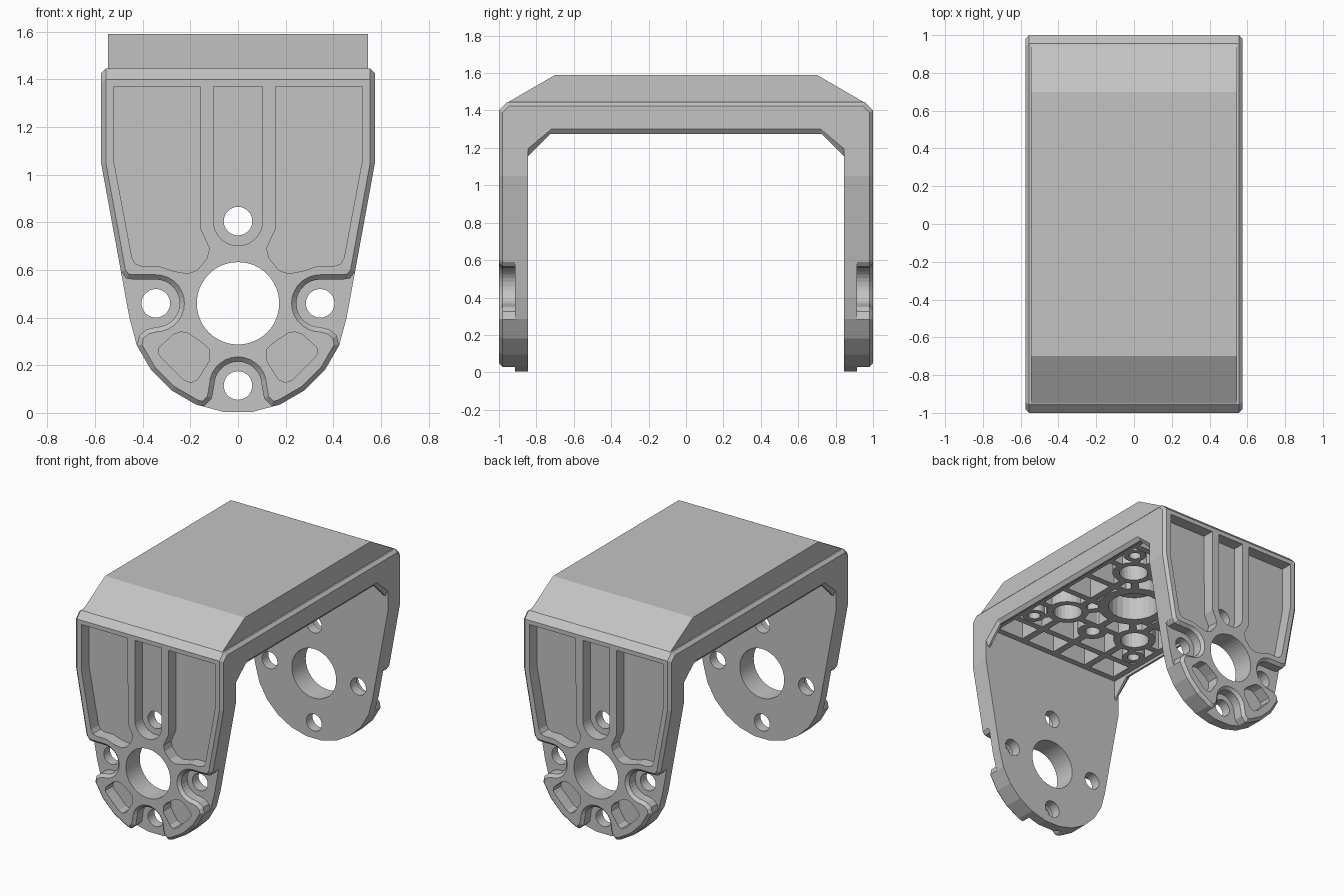
import bpy, bmesh
from math import sin, cos, radians, pi
from mathutils import Vector, Matrix

if "Cube" in bpy.data.objects:
    bpy.data.objects.remove(bpy.data.objects["Cube"], do_unlink=True)

grey = bpy.data.materials.new("plain_grey")
grey.use_nodes = True
COL = (0.55, 0.55, 0.55, 1)
grey.diffuse_color = COL
grey.node_tree.nodes["Principled BSDF"].inputs["Base Color"].default_value = COL


# ---------- helpers ----------
def finish(bm, name):
    bmesh.ops.recalc_face_normals(bm, faces=bm.faces[:])
    me = bpy.data.meshes.new(name)
    bm.to_mesh(me)
    bm.free()
    me.materials.append(grey)
    ob = bpy.data.objects.new(name, me)
    bpy.context.collection.objects.link(ob)
    return ob


def add_loft(bm, rings):
    """Skin matching rings of 3D points and cap both ends."""
    loops = [[bm.verts.new(p) for p in ring] for ring in rings]
    n = len(loops[0])
    for a, b in zip(loops, loops[1:]):
        for i in range(n):
            j = (i + 1) % n
            bm.faces.new((a[i], a[j], b[j], b[i]))
    bm.faces.new(loops[0])
    bm.faces.new(loops[-1])


def arc(cx, cz, r, a0, a1, n):
    return [(cx + r * cos(radians(a0 + (a1 - a0) * i / n)),
             cz + r * sin(radians(a0 + (a1 - a0) * i / n))) for i in range(n + 1)]


def offset(pts, d):
    """Mitred outward offset of a closed outline."""
    n = len(pts)
    area = sum(pts[i - 1][0] * pts[i][1] - pts[i][0] * pts[i - 1][1] for i in range(n))
    d = d if area > 0 else -d
    out = []
    for i in range(n):
        p, a, b = Vector(pts[i]), Vector(pts[i - 1]), Vector(pts[(i + 1) % n])
        e, f = (p - a).normalized(), (b - p).normalized()
        m = Vector((e.y, -e.x)) + Vector((f.y, -f.x))
        q = p + m * (2 * d / max(m.length_squared, 0.8))
        out.append((q.x, q.y))
    return out


def flip(pts):
    return [(-x, z) for x, z in pts]


def at_y(pts, y):
    return [(x, y, z) for x, z in pts]


def boolean(target, tool, op="DIFFERENCE", own=False):
    mod = target.modifiers.new("bool", "BOOLEAN")
    mod.operation, mod.solver, mod.object = op, "EXACT", tool
    mod.use_self = own
    bpy.context.view_layer.objects.active = target
    bpy.ops.object.modifier_apply(modifier=mod.name)
    bpy.data.objects.remove(tool, do_unlink=True)


def add_box(bm, x, y, z, sx, sy, sz, turn=0):
    m = Matrix.Translation((x, y, z)) @ Matrix.Rotation(turn, 4, "Z") @ Matrix.Diagonal((sx, sy, sz, 1))
    bmesh.ops.create_cube(bm, size=1, matrix=m)


def add_post(bm, x, y, r, z0, z1, n=24):
    bmesh.ops.create_cone(bm, cap_ends=True, segments=n, radius1=r, radius2=r, depth=z1 - z0,
                          matrix=Matrix.Translation((x, y, (z0 + z1) / 2)))


W, JOIN, INNER, CH = 0.575, 1.05, 0.845, 0.02


# ---------- top beam with short legs and chamfered long edges ----------
def beam_profile(e, x):
    half = [(INNER - 0.125 + 0.25 * (0.02 - e), 1.275 + 1.25 * e), (INNER, 1.155 + 2 * e),
            (INNER, JOIN), (1 - e, JOIN), (1 - e, 1.4 - e / 2), (0.955 - e / 2, 1.445 - e)]
    return [(x, y, z) for y, z in half] + [(x, -y, z) for y, z in reversed(half)]


bm = bmesh.new()
add_loft(bm, [beam_profile(CH, -W), beam_profile(0, CH - W),
              beam_profile(0, W - CH), beam_profile(CH, W)])
bracket = finish(bm, "bracket_body")

# ---------- raised cap with sloping ends ----------
bm = bmesh.new()
cap = [(-0.96, 1.43), (-0.95, 1.445), (-0.7, 1.59), (0.7, 1.59), (0.95, 1.445), (0.96, 1.43)]
cap[0], cap[-1] = (-0.95, 1.43), (0.95, 1.43)
add_loft(bm, [[(x, y, z) for y, z in cap] for x in (-0.545, 0.545)])
boolean(bracket, finish(bm, "cap"), "UNION")

# ---------- tapered side plates with round lower ends ----------
outline = [(-W, JOIN)] + arc(0, 0.46, 0.46, 187.5, 352.5, 11) + [(W, JOIN)]
inset = offset(outline, -CH)
inset[0], inset[-1] = (CH - W, JOIN), (W - CH, JOIN)
for s in (1, -1):
    bm = bmesh.new()
    add_loft(bm, [at_y(outline, s * INNER), at_y(outline, s * (1 - CH)), at_y(inset, s)])
    boolean(bracket, finish(bm, "plate"), "UNION")

# ---------- underside cavity ----------
bm = bmesh.new()
add_box(bm, 0, 0, 1.28, 1.08, 2 * INNER, 0.36)
boolean(bracket, finish(bm, "cavity"))

# ---------- recessed panels, centre slot and small pockets ----------
panel = [(0.16, 1.37), (0.52, 1.37), (0.52, 1.05), (0.445, 0.65), (0.43, 0.625), (0.4, 0.615),
         (0.33, 0.615), (0.27, 0.595), (0.21, 0.585), (0.17, 0.6), (0.13, 0.65),
         (0.12, 0.69), (0.14, 0.735), (0.157, 0.77)]
slot = [(-0.103, 1.37), (0.103, 1.37)] + arc(0, 0.805, 0.103, 0, -180, 16)
pocket = [(0.12, 0.22), (0.12, 0.265), (0.145, 0.29), (0.21, 0.335), (0.24, 0.34), (0.27, 0.33),
          (0.33, 0.275), (0.335, 0.25), (0.32, 0.23), (0.23, 0.14), (0.2, 0.127), (0.17, 0.14)]
bm = bmesh.new()
for s in (1, -1):
    for shape in (panel, flip(panel), slot, pocket, flip(pocket)):
        add_loft(bm, [at_y(shape, s * 0.915), at_y(shape, s * 1.05)])
boolean(bracket, finish(bm, "recesses"))

# ---------- chamfered notches around the bolt holes ----------
side = ([(0.65, 0.61), (0.49, 0.59), (0.47, 0.565), (0.44, 0.56)] + arc(0.345, 0.46, 0.1, 90, 270, 14)
        + [(0.385, 0.35), (0.415, 0.325), (0.425, 0.28), (0.65, 0.2)])
foot = ([(0.2, -0.1), (0.185, 0.02), (0.14, 0.03), (0.11, 0.06)] + arc(0, 0.115, 0.1, 0, 180, 14)
        + [(-0.11, 0.06), (-0.14, 0.03), (-0.185, 0.02), (-0.2, -0.1)])
bm = bmesh.new()
for s in (1, -1):
    for shape in (side, flip(side), foot):
        add_loft(bm, [at_y(shape, s * 0.915), at_y(shape, s * (1 - CH)),
                      at_y(offset(shape, 0.03), s * 1.01)])
boolean(bracket, finish(bm, "notches"))

# ---------- hub bore and four bolt holes through both plates ----------
bm = bmesh.new()
for x, z, r, n in ((0, 0.46, 0.173, 48), (0.345, 0.46, 0.06, 28), (-0.345, 0.46, 0.06, 28),
                   (0, 0.115, 0.06, 28), (0, 0.805, 0.06, 28)):
    ring = arc(x, z, r, 0, 360, n)[:-1]
    add_loft(bm, [at_y(ring, -1.2), at_y(ring, 1.2)])
boolean(bracket, finish(bm, "holes"))

# ---------- rib lattice under the top ----------
LOW, HIGH = 1.295, 1.47
mid, tall = (LOW + HIGH) / 2, HIGH - LOW
bm = bmesh.new()
for x in (-0.52, -0.27, 0, 0.27, 0.52):
    add_box(bm, x, 0, mid, 0.05, 1.7, tall)
for y in (-0.825, -0.62, -0.36, -0.12, 0.12, 0.36, 0.62, 0.825):
    add_box(bm, 0, y, mid, 1.09, 0.045, tall)
for a in (0.9, -0.9):
    add_box(bm, 0, 0, mid, 1.3, 0.05, tall, a)
corners = [(i, j) for i in (-1, 1) for j in (-1, 1)]
posts = [(0, 0, 0.24, 0.17), (0, 0.43, 0.1, 0.05), (0, -0.43, 0.1, 0.05)]
for i, j in corners:
    posts += [(0.29 * i, 0.34 * j, 0.14, 0.095), (0.43 * i, 0.52 * j, 0.075, 0.04)]
for x, y, r, hole in posts:
    add_post(bm, x, y, r, LOW, HIGH)
lattice = finish(bm, "underside_ribs")
bm = bmesh.new()
for x, y, r, hole in posts:
    add_post(bm, x, y, hole, LOW - 0.1, HIGH + 0.1)
boolean(lattice, finish(bm, "post_bores"), own=True)

# ---------- tidy flat faces left by the cuts ----------
for ob in (bracket, lattice):
    bm = bmesh.new()
    bm.from_mesh(ob.data)
    bmesh.ops.remove_doubles(bm, verts=bm.verts[:], dist=0.0002)
    bmesh.ops.dissolve_limit(bm, angle_limit=0.01, verts=bm.verts[:], edges=bm.edges[:])
    bm.to_mesh(ob.data)
    bm.free()
